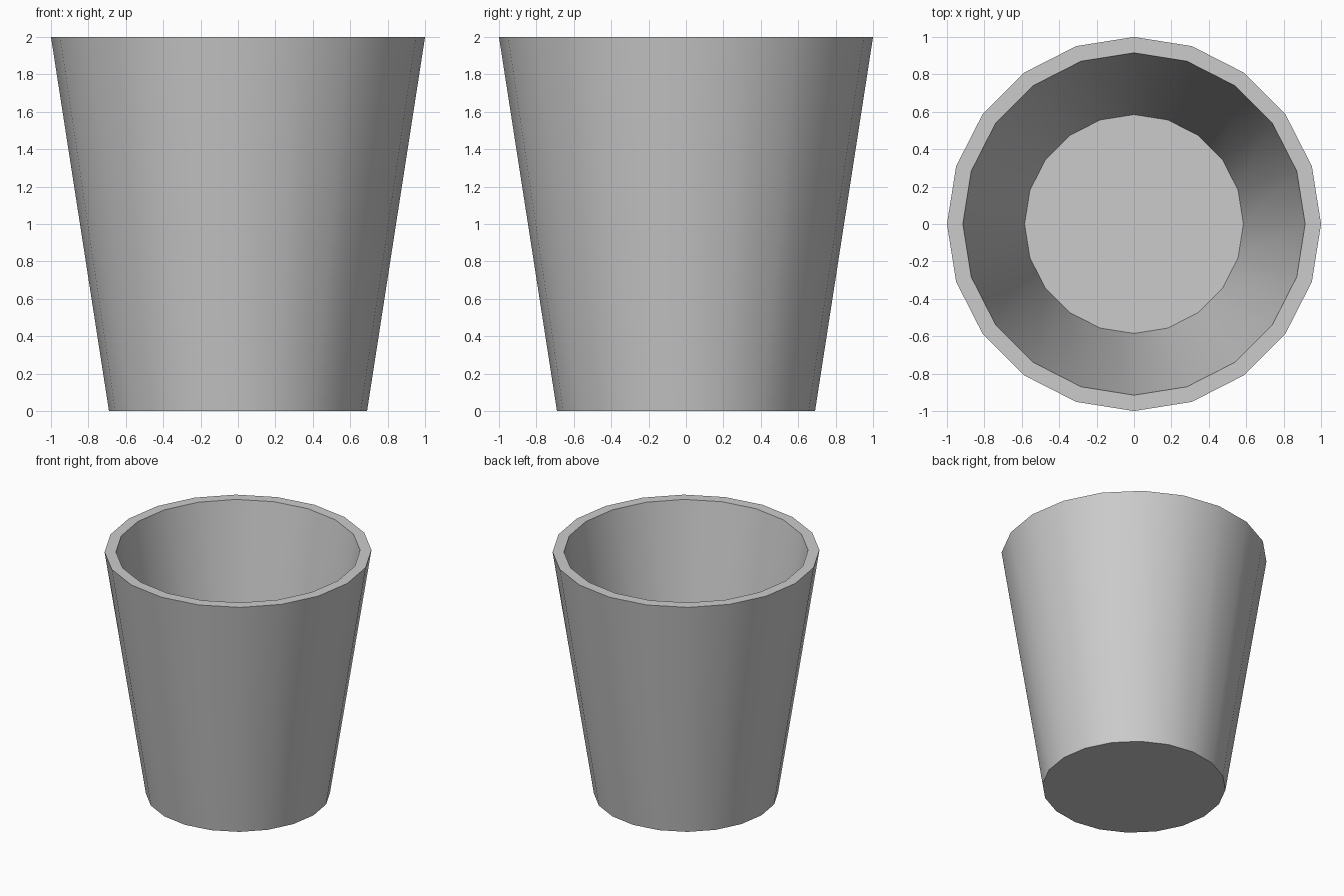
import bpy, bmesh
from mathutils import Matrix, Vector

if "Cube" in bpy.data.objects:
    bpy.data.objects.remove(bpy.data.objects["Cube"])

SIDES = 20
R_BOTTOM, R_TOP, HEIGHT = 0.69, 1.0, 2.0
R_RIM, R_FLOOR, Z_FLOOR = 0.915, 0.585, 0.07

bm = bmesh.new()

# Tapered solid body
bmesh.ops.create_cone(bm, cap_ends=True, segments=SIDES, radius1=R_BOTTOM,
                      radius2=R_TOP, depth=HEIGHT,
                      matrix=Matrix.Translation((0, 0, HEIGHT / 2)))
cap = max(bm.faces, key=lambda f: f.calc_center_median().z)


def extrude_cap(face, scale, dz):
    """Extrude the cap, scale it about the axis and move it vertically."""
    new = bmesh.ops.extrude_discrete_faces(bm, faces=[face])["faces"][0]
    bmesh.ops.scale(bm, vec=(scale, scale, 1), verts=new.verts)
    bmesh.ops.translate(bm, vec=Vector((0, 0, dz)), verts=new.verts)
    return new


# Flat rim, then the hollow interior down to the floor
cap = extrude_cap(cap, R_RIM / R_TOP, 0)
cap = extrude_cap(cap, R_FLOOR / R_RIM, Z_FLOOR - HEIGHT)
bmesh.ops.recalc_face_normals(bm, faces=bm.faces)

mesh = bpy.data.meshes.new("cup")
bm.to_mesh(mesh)
bm.free()
cup = bpy.data.objects.new("cup", mesh)
bpy.context.collection.objects.link(cup)

# Smooth walls, crisp rim and base
bpy.context.view_layer.objects.active = cup
cup.select_set(True)
bpy.ops.object.shade_smooth_by_angle()
